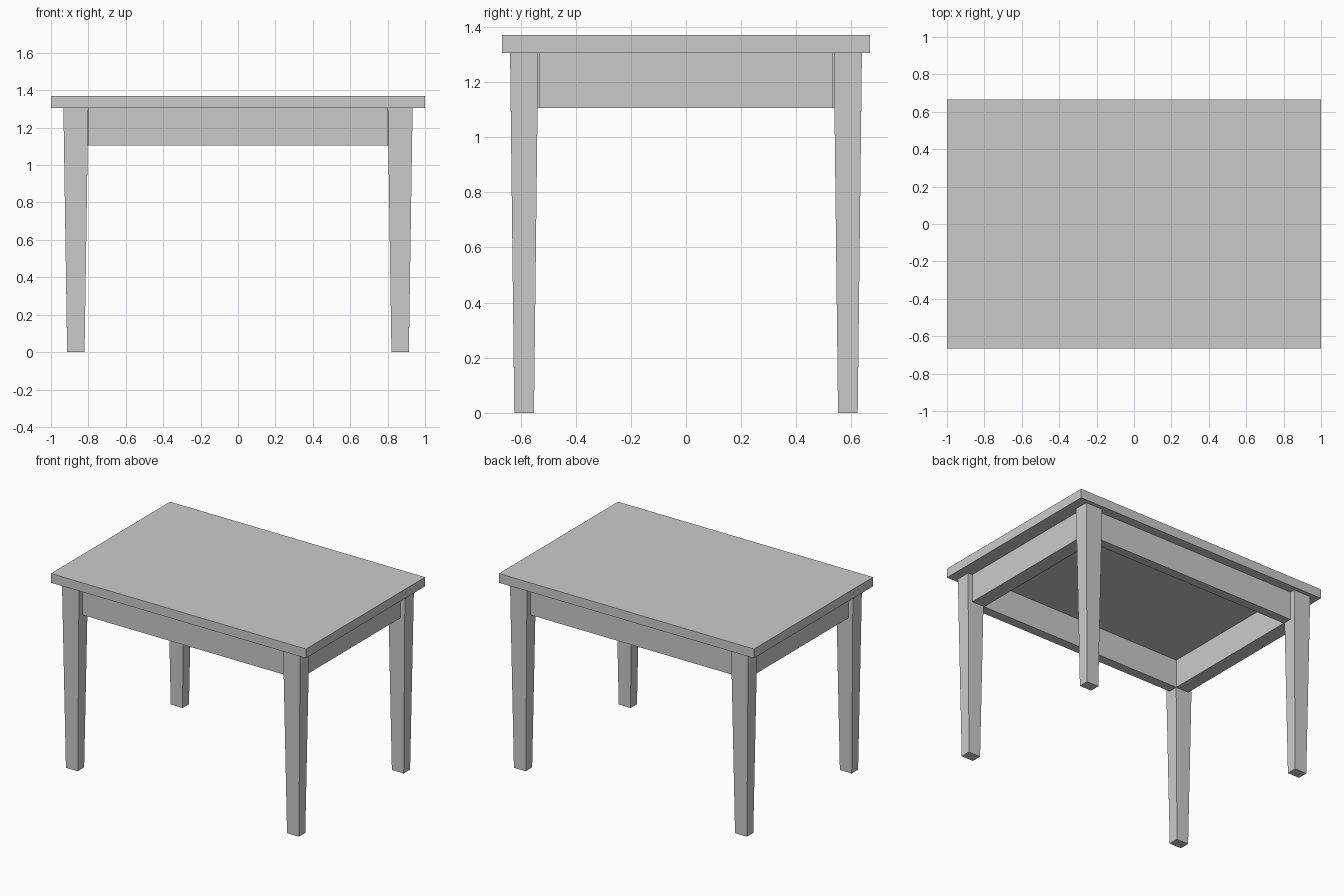
import bpy, bmesh
from mathutils import Vector

if "Cube" in bpy.data.objects:
    bpy.data.objects.remove(bpy.data.objects["Cube"])

wood = bpy.data.materials.new("light_grey")
wood.diffuse_color = (0.6, 0.6, 0.6, 1)
wood.use_nodes = True
wood.node_tree.nodes["Principled BSDF"].inputs["Base Color"].default_value = wood.diffuse_color


def box(name, center, size, foot=1.0):
    """Box part; 'foot' scales the bottom face about its centre for a taper."""
    bm = bmesh.new()
    bmesh.ops.create_cube(bm, size=1)
    for v in bm.verts:
        k = foot if v.co.z < 0 else 1.0
        v.co = Vector((v.co.x * size[0] * k, v.co.y * size[1] * k, v.co.z * size[2]))
    mesh = bpy.data.meshes.new(name)
    bm.to_mesh(mesh)
    bm.free()
    mesh.materials.append(wood)
    obj = bpy.data.objects.new(name, mesh)
    obj.location = center
    bpy.context.collection.objects.link(obj)
    return obj


TOP, UNDER, APRON = 1.37, 1.305, 1.105

# Table top
box("table_top", (0, 0, (TOP + UNDER) / 2), (2, 1.333, TOP - UNDER))

# Tapered legs
for sy, depth in ((-1, "front"), (1, "back")):
    for sx, side in ((-1, "left"), (1, "right")):
        box(f"{depth}_{side}_leg", (sx * 0.867, sy * 0.587, UNDER / 2),
            (0.133, 0.102, UNDER), foot=0.7)

# Aprons between the legs
za, ha = (UNDER + APRON) / 2, UNDER - APRON
for s, name in ((-1, "front_apron"), (1, "back_apron")):
    box(name, (0, s * 0.567, za), (1.6, 0.067, ha))
for s, name in ((-1, "left_apron"), (1, "right_apron")):
    box(name, (s * 0.85, 0, za), (0.1, 1.067, ha))
